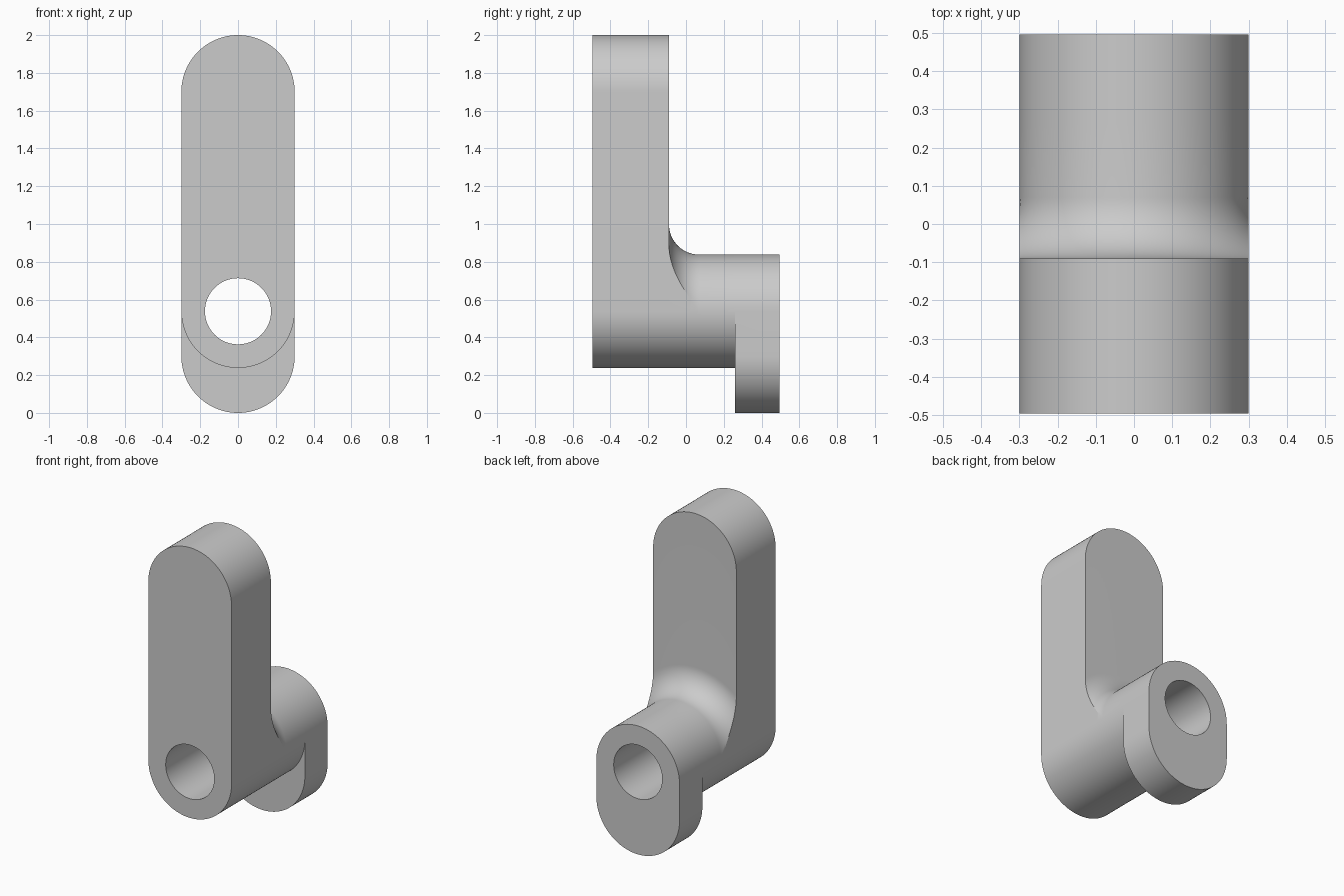
import bpy
import bmesh
from math import pi, acos, sin, cos, sqrt

cube = bpy.data.objects.get("Cube")
if cube:
    bpy.data.objects.remove(cube, do_unlink=True)

N = 48                       # segments per half round
W = 0.30                     # half width of every section
HOLE = 0.175                 # bore radius
AXIS, ARM_Z, FOOT_Z = 0.538, 1.70, 0.30
FRONT, ARM_BACK, FOOT_FRONT, BACK = -0.495, -0.09, 0.26, 0.495
FILLET = 0.16
BLEND_Z = AXIS + sqrt((W + FILLET) ** 2 - W ** 2)


def ring(y, top_z=AXIS, low_z=AXIS, top_r=W, half=W, side_z=None):
    """Closed outline: top arc, side point, lower arc, side point."""
    a = acos(min(1, half / top_r))
    top = [a + (pi - 2 * a) * i / N for i in range(N + 1)]
    pts = [(top_r * cos(t), y, top_z + top_r * sin(t)) for t in top]
    z = side_z or pts[0][2]
    low = [pi + pi * i / N for i in range(N + 1)]
    arc = [(half * cos(t), y, low_z + half * sin(t)) for t in low]
    return pts + [(-half, y, z)] + arc + [(half, y, z)]


# Upright arm
rings = [ring(y, top_z=ARM_Z, side_z=BLEND_Z) for y in (FRONT, ARM_BACK)]

# Concave blend from the arm into the round boss
STEPS = 20
for i in range(STEPS + 1):
    t = pi / 2 * i / STEPS
    rings.append(ring(ARM_BACK + FILLET * (1 - cos(t)),
                      top_r=W + FILLET * (1 - sin(t))))

# Boss, lower foot plate, and the bore back to the front
rings.append(ring(FOOT_FRONT))
rings += [ring(y, low_z=FOOT_Z) for y in (FOOT_FRONT, BACK)]
rings += [ring(y, top_r=HOLE, half=HOLE) for y in (BACK, FRONT)]

# Skin the outlines into one closed solid
bm = bmesh.new()
loops = [[bm.verts.new(p) for p in r] for r in rings]
for k, a in enumerate(loops):
    b = loops[(k + 1) % len(loops)]
    for i in range(len(a)):
        j = (i + 1) % len(a)
        bm.faces.new((a[i], a[j], b[j], b[i]))
bmesh.ops.remove_doubles(bm, verts=bm.verts[:], dist=0.00005)
bmesh.ops.recalc_face_normals(bm, faces=bm.faces[:])
mesh = bpy.data.meshes.new("crank_bracket")
bm.to_mesh(mesh)
bm.free()

# Plain grey finish
grey = bpy.data.materials.new("plain grey")
grey.use_nodes = True
colour = (0.6, 0.6, 0.6, 1)
grey.diffuse_color = colour
grey.node_tree.nodes["Principled BSDF"].inputs["Base Color"].default_value = colour
mesh.materials.append(grey)

bracket = bpy.data.objects.new("crank_bracket", mesh)
bpy.context.collection.objects.link(bracket)
bpy.ops.object.select_all(action="DESELECT")
bracket.select_set(True)
bpy.context.view_layer.objects.active = bracket
bpy.ops.object.shade_smooth_by_angle(angle=pi / 9)
